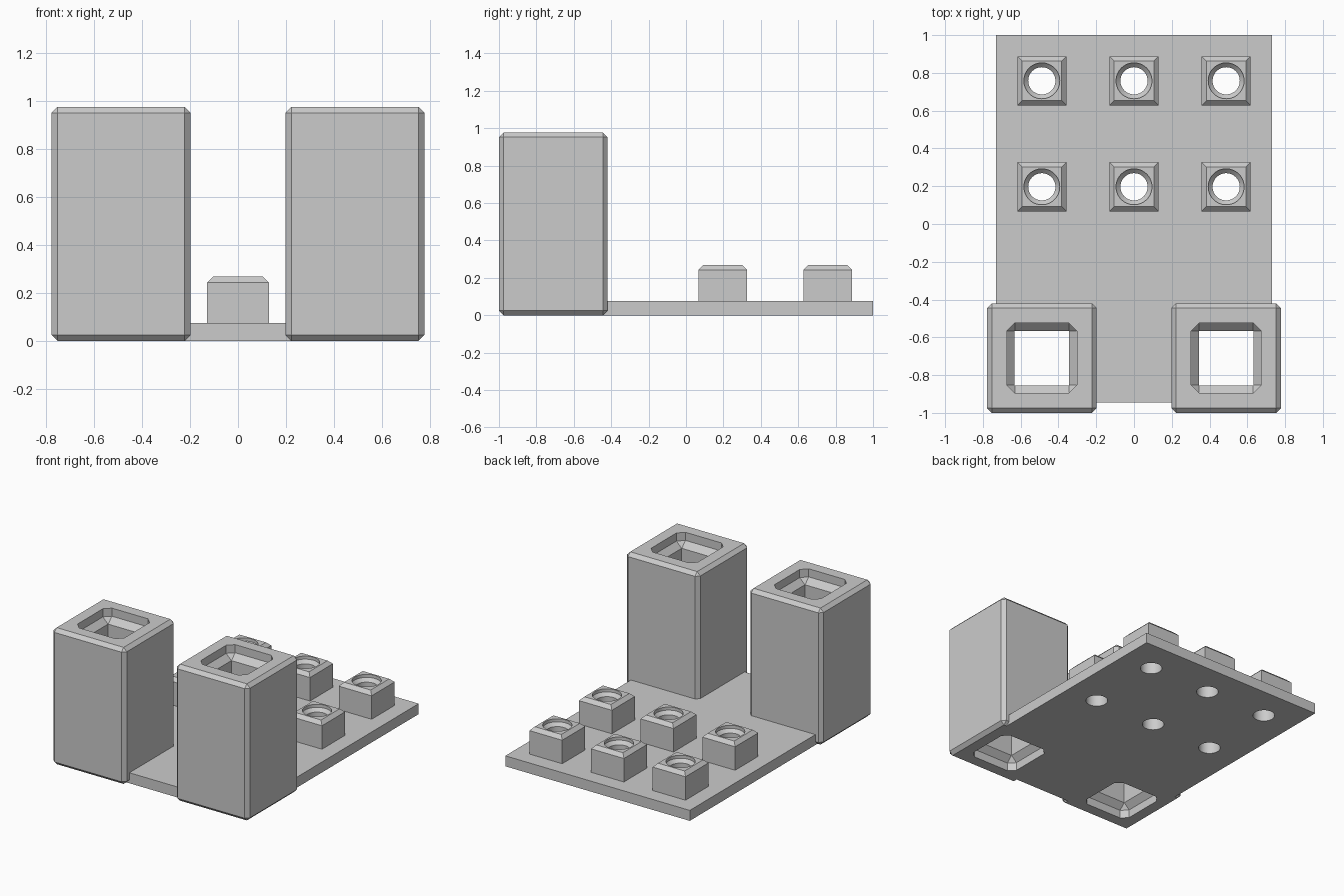
import bpy
import bmesh
import math
from mathutils import Vector

if "Cube" in bpy.data.objects:
    bpy.data.objects.remove(bpy.data.objects["Cube"])

grey = bpy.data.materials.new("plain grey")
grey.use_nodes = True
GREY = (0.6, 0.6, 0.6, 1)
grey.diffuse_color = GREY
grey.node_tree.nodes["Principled BSDF"].inputs["Base Color"].default_value = GREY


def add_object(name, bm):
    bmesh.ops.recalc_face_normals(bm, faces=bm.faces)
    mesh = bpy.data.meshes.new(name)
    bm.to_mesh(mesh)
    bm.free()
    mesh.materials.append(grey)
    obj = bpy.data.objects.new(name, mesh)
    bpy.context.collection.objects.link(obj)
    return obj


def box(name, low, high, chamfer=0, top_only=False):
    """Box between two corners, with all or only its top edges chamfered."""
    low, high = Vector(low), Vector(high)
    bm = bmesh.new()
    bmesh.ops.create_cube(bm, size=1)
    for v in bm.verts:
        v.co = (low + high) / 2 + v.co * (high - low)
    if chamfer:
        edges = [e for e in bm.edges
                 if not top_only or all(v.co.z > high.z - 0.001 for v in e.verts)]
        bmesh.ops.bevel(bm, geom=edges, offset=chamfer, offset_type='OFFSET',
                        segments=1, profile=0.5, affect='EDGES')
    return add_object(name, bm)


def column(name, x, y, half, z0, z1, chamfer=0, top_only=False):
    return box(name, (x - half, y - half, z0), (x + half, y + half, z1),
               chamfer, top_only)


def lathe(name, x, y, profile, steps=48):
    """Solid of revolution about a vertical axis at x, y."""
    bm = bmesh.new()
    verts = [bm.verts.new((x + r, y, z)) for r, z in profile]
    edges = [bm.edges.new(pair) for pair in zip(verts, verts[1:])]
    bmesh.ops.spin(bm, geom=verts + edges, cent=(x, y, 0), axis=(0, 0, 1),
                   angle=math.tau, steps=steps)
    bmesh.ops.remove_doubles(bm, verts=bm.verts, dist=0.0001)
    return add_object(name, bm)


def cut(obj, cutters):
    for cutter in cutters:
        cutter.hide_render = True
        mod = obj.modifiers.new("hole", 'BOOLEAN')
        mod.operation = 'DIFFERENCE'
        mod.solver = 'EXACT'
        mod.object = cutter
    bpy.context.view_layer.update()
    graph = bpy.context.evaluated_depsgraph_get()
    mesh = bpy.data.meshes.new_from_object(obj.evaluated_get(graph))
    obj.modifiers.clear()
    obj.data = mesh


SPACING = 0.488
PLATE_TOP = 0.075
TOWER_TOP = 0.977
TOWER_Y = -0.71
RECESS = 0.1
parts, cutters = [], []

# Base plate
plate = box("base_plate", (-0.73, -0.945, 0), (0.73, 1, PLATE_TOP))
parts.append(plate)

# Two tall hollow towers with a recessed mouth at each end of the shaft
for side, x in (("right", -SPACING), ("left", SPACING)):
    tower = column(side + "_tower", x, TOWER_Y, 0.29, 0, TOWER_TOP, 0.025)
    holes = [
        column("shaft_cutter", x, TOWER_Y, 0.144, -0.3, 1.3),
        column("top_mouth_cutter", x, TOWER_Y, 0.185, TOWER_TOP - RECESS, 1.2, 0.042),
        column("bottom_mouth_cutter", x, TOWER_Y, 0.185, -0.2, RECESS, 0.042),
    ]
    cut(tower, holes)
    parts.append(tower)
    cutters += holes

# Six square pegs with countersunk round holes
PEG_TOP = 0.268
hole_profile = [(0, -0.1), (0.072, -0.1), (0.072, PEG_TOP - 0.045),
                (0.095, PEG_TOP - 0.022), (0.095, 0.4), (0, 0.4)]
for row, y in (("front", 0.197), ("back", 0.758)):
    for place, x in (("right", -SPACING), ("middle", 0), ("left", SPACING)):
        peg = column(f"{row}_{place}_peg", x, y, 0.13, PLATE_TOP, PEG_TOP, 0.025, True)
        hole = lathe("peg_hole_cutter", x, y, hole_profile)
        cut(peg, [hole])
        parts.append(peg)
        cutters.append(hole)

# Carry every opening through the plate, then discard the cutters
cut(plate, cutters)
for cutter in cutters:
    bpy.data.objects.remove(cutter)

# Smooth the round holes, keep chamfers crisp
bpy.ops.object.select_all(action='DESELECT')
for part in parts:
    part.select_set(True)
bpy.context.view_layer.objects.active = plate
bpy.ops.object.shade_smooth_by_angle(angle=math.radians(25))
